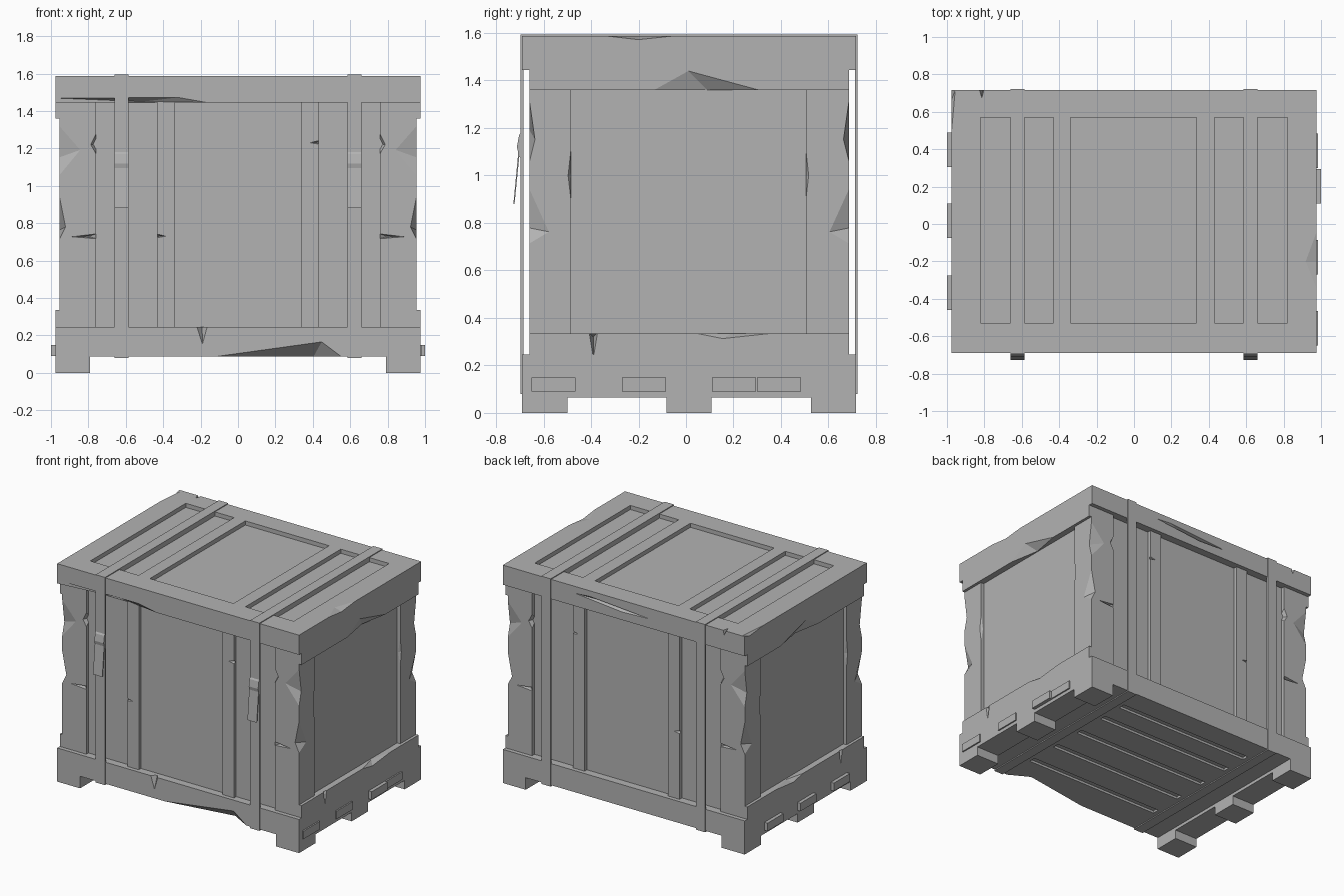
import bpy
import bmesh
from mathutils import Vector

default_cube = bpy.data.objects.get("Cube")
if default_cube:
    bpy.data.objects.remove(default_cube)

# Single plain grey
GREY = (0.45, 0.45, 0.45, 1)
grey = bpy.data.materials.new("plain_grey")
grey.use_nodes = True
grey.diffuse_color = GREY
grey.node_tree.nodes["Principled BSDF"].inputs["Base Color"].default_value = GREY

# Main sizes
WIDE, POST_X, PANEL_X = 0.975, 0.955, 0.93
FRONT, BACK = -0.69, 0.717
POST_FRONT, POST_BACK = -0.66, 0.687
PANEL_FRONT, PANEL_BACK = -0.635, 0.66
FLOOR, BASE_TOP, LID_LOW, TOP = 0.085, 0.245, 1.445, 1.588
SKIRT_BASE, SKIRT_LID = 0.335, 1.36
STRAP_IN, STRAP_OUT = 0.585, 0.66
SIDES = (-1, 1)


def hull(name, points):
    """Convex solid around a few points."""
    bm = bmesh.new()
    for p in points:
        bm.verts.new(p)
    out = bmesh.ops.convex_hull(bm, input=bm.verts)
    loose = [v for v in out["geom_interior"] if isinstance(v, bmesh.types.BMVert)]
    if loose:
        bmesh.ops.delete(bm, geom=loose, context="VERTS")
    bmesh.ops.dissolve_limit(bm, angle_limit=0.001, verts=bm.verts, edges=bm.edges)
    bmesh.ops.recalc_face_normals(bm, faces=bm.faces)
    mesh = bpy.data.meshes.new(name)
    bm.to_mesh(mesh)
    bm.free()
    mesh.materials.append(grey)
    obj = bpy.data.objects.new(name, mesh)
    bpy.context.scene.collection.objects.link(obj)
    return obj


def box(name, xs, ys, zs):
    return hull(name, [(x, y, z) for x in xs for y in ys for z in zs])


def carve(target, cutter):
    """Subtract the cutter and throw it away."""
    cutter.hide_render = True
    mod = target.modifiers.new("carve", "BOOLEAN")
    mod.operation = "DIFFERENCE"
    mod.solver = "EXACT"
    mod.object = cutter
    with bpy.context.temp_override(object=target, active_object=target):
        bpy.ops.object.modifier_apply(modifier=mod.name)
    bpy.data.objects.remove(cutter)


def gouge(target, outline, inward):
    """Splinter: outline lies just outside the surface, tip points inward."""
    mid = sum((Vector(p) for p in outline), Vector()) / len(outline)
    carve(target, hull("splinter", list(outline) + [mid + Vector(inward)]))


def mirrored(a, b, side):
    return sorted((a * side, b * side))


# Core panels
box("core", (-PANEL_X, PANEL_X), (PANEL_FRONT, PANEL_BACK), (FLOOR + 0.03, LID_LOW + 0.05))

# Lid with sunken top panels
lid = box("lid", (-WIDE, WIDE), (FRONT, BACK), (LID_LOW, TOP))
pockets = [(-0.34, 0.335)]
for s in SIDES:
    pockets += [mirrored(0.43, STRAP_IN, s), mirrored(STRAP_OUT, 0.82, s)]
for xs in pockets:
    carve(lid, box("pocket", xs, (-0.53, 0.57), (TOP - 0.03, TOP + 0.1)))

# Lid damage: front lower edge, back groove, side upper edges
E = 0.005
gouge(lid, [(-1, FRONT - E, 1.47), (-0.13, FRONT - E, LID_LOW), (-0.3, FRONT - E, 1.475),
            (-1, FRONT - E, 1.43), (-0.13, FRONT - E, 1.43)], (0, 0.05, 0))
gouge(lid, [(0.43, BACK + E, 1.54), (0.3, BACK + E, 1.55), (-0.25, BACK + E, 1.51),
            (0, BACK + E, 1.5)], (0, -0.04, 0))
carve(lid, hull("chip", [(0.9, -0.2, TOP + E), (1, 0.07, TOP + E), (1, -0.45, TOP + E),
                         (1, -0.2, 1.565)]))
carve(lid, hull("chip", [(-0.95, 0.73, TOP + E), (-1, 0.73, TOP + E), (-1, 0.17, TOP + E),
                         (-1, 0.6, 1.55)]))
gouge(lid, [(-0.83, BACK + E, TOP + E), (-0.8, BACK + E, TOP + E),
            (-0.81, BACK + E, 1.55)], (0, -0.05, 0.01))

# Base slab, damage and underside slots
base = box("base", (-WIDE, WIDE), (FRONT, BACK), (0.088, BASE_TOP))
carve(base, hull("chip", [(-0.2, FRONT - E, 0.08), (0.45, FRONT - E, 0.17),
                          (0.57, FRONT - E, 0.08), (0.4, FRONT + 0.09, 0.08)]))
gouge(base, [(-0.225, FRONT - E, 0.25), (-0.16, FRONT - E, 0.25),
             (-0.19, FRONT - E, 0.14)], (0, 0.04, 0.03))
for y in (-0.45, -0.2, 0.05, 0.3, 0.5):
    carve(base, box("slot", (-0.55, 0.55), (y, y + 0.05), (0, 0.105)))

for s in SIDES:
    name = "left" if s > 0 else "right"
    outer = WIDE * s + E * s
    inner = PANEL_X * s

    # Side skirts of lid and base
    skirt = box(name + "_lid_skirt", mirrored(0.9, WIDE, s), (POST_FRONT, POST_BACK),
                (SKIRT_LID, LID_LOW + E))
    carve(skirt, hull("dent", [(outer, -0.18, 1.35), (outer, 0, 1.45), (outer, 0.37, 1.35),
                               (inner, 0.1, 1.35)]))
    rail = box(name + "_base_rail", mirrored(0.9, WIDE, s), (POST_FRONT, POST_BACK),
               (BASE_TOP - E, SKIRT_BASE))
    gouge(rail, [(outer, -0.41, 0.34), (outer, -0.37, 0.34), (outer, -0.39, 0.22)],
          (-0.04 * s, 0, 0.02))
    carve(rail, hull("chip", [(outer, 0, 0.34), (outer, 0.43, 0.34), (outer, 0.15, 0.31),
                              (inner, 0.2, 0.34)]))
    box(name + "_sill", mirrored(0.79, WIDE, s), (FRONT, BACK), (0.065, 0.09))

    # Feet
    for tag, ys in (("front", (FRONT, -0.5)), ("middle", (-0.083, 0.107)), ("back", (0.527, BACK))):
        box(f"{name}_{tag}_foot", mirrored(0.79, WIDE, s), ys, (0, 0.07))

    # Corner posts with splintered edges
    for tag, face, into, end in (("front", POST_FRONT, 1, -0.485), ("back", POST_BACK, -1, 0.505)):
        post = box(f"{name}_{tag}_post", mirrored(0.76, POST_X, s), sorted((face, end)),
                   (BASE_TOP - E, LID_LOW + E))
        out = face - E * into
        gouge(post, [(0.75 * s, out, 0.745), (0.75 * s, out, 0.715), (0.9 * s, out, 0.727)],
              (0, 0.04 * into, 0))
        gouge(post, [(0.75 * s, out, 1.3), (0.75 * s, out, 1.15), (0.79 * s, out, 1.22)],
              (0, 0.05 * into, 0))
        carve(post, hull("shave", [(0.96 * s, out, 1.36), (0.82 * s, out, 1.2), (0.96 * s, out, 1.03),
                                   (0.96 * s, out + 0.03 * into, 1.15)]))
        carve(post, hull("shave", [(0.96 * s, out, 0.98), (0.92 * s, out, 0.78), (0.96 * s, out, 0.7),
                                   (0.96 * s, out + 0.1 * into, 0.76)]))
        side = POST_X * s + E * s
        carve(post, hull("sliver", [(side, end + E * into, 1.18), (side, end - 0.015 * into, 1),
                                    (side, end + E * into, 0.83), (inner, end + E * into, 1)]))

        # Upright batten and retaining strap on the same face
        deep = PANEL_FRONT if into > 0 else PANEL_BACK
        batten = box(f"{name}_{tag}_batten", mirrored(0.337, 0.43, s),
                     sorted((face, deep + 0.02 * into)), (BASE_TOP - E, LID_LOW + E))
        high = 1.23 if s > 0 else 0.73
        gouge(batten, [(0.44 * s, out, high + 0.015), (0.44 * s, out, high - 0.01),
                       (0.38 * s, out, high)], (0, 0.03 * into, 0))
        rim = FRONT if into > 0 else BACK
        box(f"{name}_{tag}_strap", mirrored(STRAP_IN, STRAP_OUT, s),
            sorted((rim - 0.006 * into, rim + 0.006 * into)), (FLOOR, TOP + 0.006))

    # Strap over the lid and under the base
    box(name + "_top_strap", mirrored(STRAP_IN, STRAP_OUT, s),
        (FRONT - 0.006, BACK + 0.006), (TOP - 0.006, TOP + 0.006))
    box(name + "_under_strap", mirrored(STRAP_IN, STRAP_OUT, s),
        (FRONT - 0.006, BACK + 0.006), (0.08, 0.09))

    # Buckle and loose strap tail
    xs = mirrored(STRAP_IN, STRAP_OUT, s)
    profile = [(-0.69, 1.19), (-0.703, 1.17), (-0.712, 1.12), (-0.703, 1.08), (-0.69, 1.07)]
    hull(name + "_buckle", [(x, y, z) for x in xs for y, z in profile])
    tail = [(-0.7, 1.1), (-0.706, 1.1), (-0.727, 0.88), (-0.722, 0.88)]
    hull(name + "_strap_tail", [(x, y, z) for x in xs for y, z in tail])

# Small blocks along the side rails
blocks = {1: ((-0.65, 0.985), (-0.27, 0.985), (0.11, 1.0), (0.3, 0.985)),
          -1: ((-0.46, 1.0), (-0.075, 1.0), (0.305, 1.0))}
for s, row in blocks.items():
    for y, reach in row:
        box("side_block", mirrored(0.95, reach, s), (y, y + 0.185), (0.09, 0.148))
